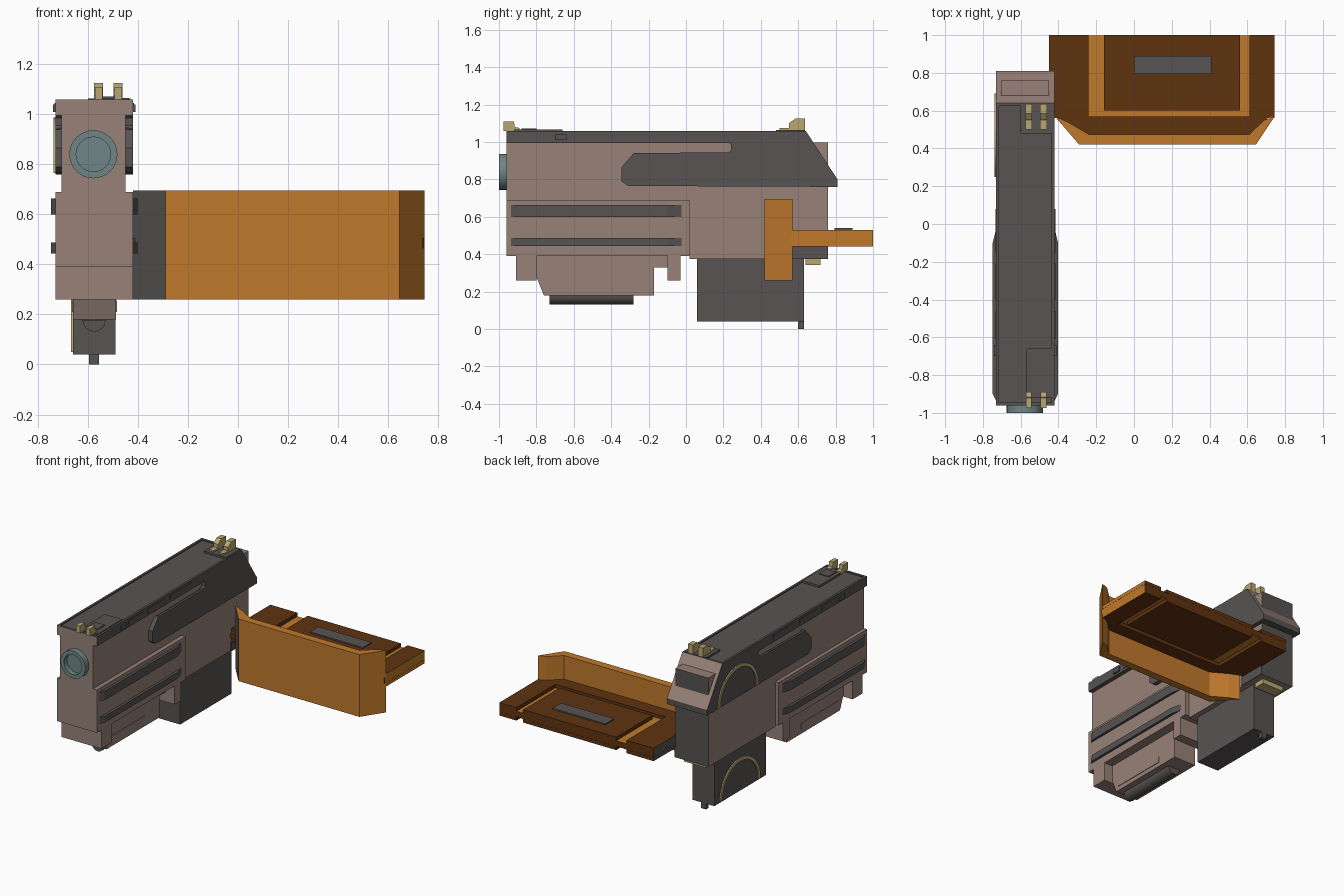
import bpy, bmesh, math
from mathutils import Vector

cube = bpy.data.objects.get("Cube")
if cube:
    bpy.data.objects.remove(cube, do_unlink=True)


def material(name, rgb):
    m = bpy.data.materials.new(name)
    m.use_nodes = True
    m.diffuse_color = (*rgb, 1)
    node = next(n for n in m.node_tree.nodes if n.type == 'BSDF_PRINCIPLED')
    node.inputs["Base Color"].default_value = (*rgb, 1)
    node.inputs["Roughness"].default_value = 0.7
    return m


TAUPE = material("taupe", (0.31, 0.22, 0.19))
DARK = material("charcoal", (0.095, 0.088, 0.085))
ORANGE = material("orange", (0.53, 0.19, 0.025))
BROWN = material("dark_brown", (0.115, 0.033, 0.005))
BRASS = material("brass", (0.48, 0.39, 0.17))
TEAL = material("teal", (0.16, 0.235, 0.24))

PLACE = {'x': lambda a, b, t: (t, a, b),
         'y': lambda a, b, t: (a, t, b),
         'z': lambda a, b, t: (a, b, t)}


def prism(name, pts, lo, hi, axis, mats, rule=None, edit=None, smooth=False):
    """Extrude a closed profile along an axis; rule picks a material per face."""
    bm = bmesh.new()
    face = bm.faces.new([bm.verts.new(PLACE[axis](a, b, lo)) for a, b in pts])
    move = Vector(PLACE[axis](0, 0, hi - lo))
    ext = bmesh.ops.extrude_face_region(bm, geom=[face], use_keep_orig=True)
    bmesh.ops.translate(bm, vec=move, verts=[v for v in ext['geom'] if isinstance(v, bmesh.types.BMVert)])
    bmesh.ops.recalc_face_normals(bm, faces=bm.faces)
    bm.normal_update()
    if rule:
        for f in bm.faces:
            f.material_index = rule(f.normal, f.calc_center_median())
    if edit:
        edit(bm)
    mesh = bpy.data.meshes.new(name)
    bm.to_mesh(mesh)
    bm.free()
    for m in (mats if isinstance(mats, list) else [mats]):
        mesh.materials.append(m)
    ob = bpy.data.objects.new(name, mesh)
    bpy.context.collection.objects.link(ob)
    if smooth:
        bpy.ops.object.select_all(action='DESELECT')
        ob.select_set(True)
        bpy.context.view_layer.objects.active = ob
        bpy.ops.object.shade_smooth_by_angle(angle=math.radians(35))
    return ob


def box(name, x, y, z, mats, rule=None, edit=None):
    pts = [(x[0], y[0]), (x[1], y[0]), (x[1], y[1]), (x[0], y[1])]
    return prism(name, pts, z[0], z[1], 'z', mats, rule, edit)


def arc(cx, cy, r, start, end, n):
    return [(cx + r * math.cos(math.radians(start + (end - start) * i / n)),
             cy + r * math.sin(math.radians(start + (end - start) * i / n))) for i in range(n + 1)]


def sink(axis_dir, inset, depth):
    """Inset every face that looks along a direction, then push it inward."""
    d = Vector(axis_dir)

    def edit(bm):
        for f in [f for f in bm.faces if f.normal.dot(d) > 0.99]:
            bmesh.ops.inset_region(bm, faces=[f], thickness=inset)
            if depth:
                ext = bmesh.ops.extrude_discrete_faces(bm, faces=[f])['faces'][0]
                ring = list(ext.edges)
                bmesh.ops.translate(bm, vec=-d * depth, verts=ext.verts)
                bmesh.ops.remove_doubles(bm, verts=bm.verts, dist=1e-5)
    return edit


CX = -0.575                     # centre line of the gun body
L, R = -0.73, -0.42             # widest body faces
IL, IR = -0.705, -0.45          # narrower core faces

# Body core and front block
box("body_core", (IL, IR), (-0.96, 0.76), (0.5, 0.998), [TAUPE, DARK], lambda n, c: int(n.y > 0.9))
box("body_rear", (IL, IR), (0.02, 0.76), (0.375, 0.5), [TAUPE, DARK], lambda n, c: int(n.y > 0.9))
box("rear_side_plate", (IR, IR + 0.008), (0.56, 0.76), (0.375, 0.44), DARK)
box("front_block", (L, R), (-0.96, 0.02), (0.39, 0.69), TAUPE)

# Slide with swept rear and long side fins
slide_profile = [(-0.96, 1.06), (0.64, 1.06), (0.81, 0.8), (0.81, 0.76), (-0.31, 0.765),
                 (-0.345, 0.79), (-0.345, 0.865), (-0.28, 0.94), (0.23, 0.945),
                 (0.24, 0.955), (0.24, 0.985), (0.23, 0.995), (-0.96, 0.995)]
prism("slide", slide_profile, L, R, 'x', [DARK, TAUPE],
      lambda n, c: int(0.7 < n.y < 0.95 or (n.y < -0.9 and c.z > 1)),
      sink((0, 0, 1), 0.022, 0.008))

# Details on the slide sides and top
for i, (y0, y1) in enumerate([(-0.61, -0.46), (-0.4, -0.21), (-0.15, 0.08)]):
    for side, x in (("left", R), ("right", L)):
        box(f"slide_panel_{side}_{i}", (x - 0.004, x + 0.004), (y0, y1), (1.012, 1.045), DARK)
for side, x in (("left", R), ("right", L)):
    box(f"slide_lug_{side}", (x - 0.01, x + 0.01), (-0.7, -0.64), (1.01, 1.04), DARK)
box("rear_sight_base", (-0.6, -0.43), (0.48, 0.635), (1.05, 1.064), DARK)
box("front_sight_base", (-0.57, -0.435), (-0.92, -0.66), (1.05, 1.066), DARK)
box("front_catch", (-0.545, -0.47), (-0.88, -0.8), (1.06, 1.072), DARK)

# Brass sights
rear_sight = [(0.5, 1.06), (0.5, 1.075), (0.55, 1.075), (0.55, 1.1), (0.585, 1.125), (0.635, 1.125), (0.635, 1.06)]
front_sight = [(-0.975, 1.06), (-0.975, 1.11), (-0.92, 1.11), (-0.915, 1.08), (-0.89, 1.075), (-0.89, 1.055)]
for i, x in enumerate((-0.557, -0.479)):
    prism(f"rear_sight_{i}", rear_sight, x - 0.018, x + 0.018, 'x', BRASS)
    prism(f"front_sight_{i}", front_sight, x - 0.015, x + 0.015, 'x', BRASS)

# Muzzle
prism("muzzle", arc(CX - 0.003, 0.84, 0.096, 0, 360, 32)[:-1], -1.0, -0.95, 'y', TEAL,
      edit=sink((0, -1, 0), 0.027, 0.035), smooth=True)

# Side rails with tapered ends
for side, x, out in (("left", R, 0.018), ("right", L, -0.018)):
    for name, z0, z1 in (("upper", 0.6, 0.663), ("lower", 0.443, 0.487)):
        prof = [(x - out, -0.935), (x, -0.935), (x + out, -0.9), (x + out, -0.1), (x, -0.025), (x - out, -0.025)]
        prism(f"{name}_rail_{side}", prof, z0, z1, 'z', DARK)

# Underbarrel unit
box("front_tab", (L, R), (-0.91, -0.8), (0.26, 0.39), TAUPE)
box("rear_tab", (L, R), (-0.1, -0.03), (0.26, 0.39), TAUPE)
prism("under_housing", [(-0.8, 0.39), (-0.8, 0.28), (-0.76, 0.18), (-0.17, 0.18), (-0.17, 0.33),
                        (-0.1, 0.33), (-0.1, 0.39)], -0.66, -0.487, 'x', TAUPE)
for side, x in (("left", -0.487), ("right", -0.66)):
    box(f"housing_panel_{side}", (x - 0.004, x + 0.004), (-0.74, -0.33), (0.21, 0.255), TAUPE)
prism("under_tube", arc(CX, 0.178, 0.046, 180, 360, 16), -0.73, -0.28, 'y', DARK, smooth=True)

# Grip, foot and rear catch
box("grip", (-0.66, -0.49), (0.06, 0.63), (0.04, 0.376), DARK)
box("grip_foot", (-0.596, -0.556), (0.6, 0.63), (0, 0.045), DARK)
box("rear_catch", (-0.66, -0.49), (0.64, 0.72), (0.342, 0.376), BRASS)

# Brass half rings on the right side
for name, y, z, x in (("slide_ring", 0.47, 0.765, L), ("grip_ring", 0.35, 0.05, -0.66)):
    ring = arc(y, z, 0.222, 0, 180, 28) + arc(y, z, 0.2, 180, 0, 28)
    prism(name, ring, x - 0.008, x + 0.002, 'x', BRASS)

# Shield plate with angled ends
shield = [(-0.42, 0.57), (-0.29, 0.42), (0.645, 0.42), (0.745, 0.57),
          (0.69, 0.55), (0.61, 0.475), (-0.24, 0.475), (-0.35, 0.54)]
prism("shield_plate", shield, 0.26, 0.695, 'z', [ORANGE, DARK],
      lambda n, c: int(n.x < -0.5 and n.y < 0 and c.x < -0.3))


# Tray: orange core with brown panels above and below, leaving a U-shaped groove
def tray_rule(n, c):
    if n.x > 0.9 and c.x > 0.7:
        return 1
    return 2 if n.x < -0.9 and c.x < -0.4 else 0


TRAY = [BROWN, ORANGE, DARK]
box("tray_core", (-0.449, 0.744), (0.56, 0.999), (0.465, 0.505), TRAY,
    lambda n, c: 1 if abs(n.z) > 0.9 else tray_rule(n, c))
for level, z in (("top", (0.505, 0.53)), ("bottom", (0.44, 0.465))):
    box(f"tray_{level}_center", (-0.16, 0.56), (0.6, 1.0), z, TRAY, tray_rule)
    box(f"tray_{level}_left", (0.612, 0.745), (0.57, 1.0), z, TRAY, tray_rule)
    box(f"tray_{level}_right", (-0.45, -0.24), (0.57, 1.0), z, TRAY, tray_rule)
front_strip = [(-0.24, 0.47), (0.61, 0.47), (0.69, 0.545), (0.72, 0.57), (-0.42, 0.57), (-0.35, 0.535)]
prism("tray_front", front_strip, 0.44, 0.53, 'z', BROWN)
box("tray_label_plate", (0, 0.41), (0.795, 0.89), (0.53, 0.539), DARK)
